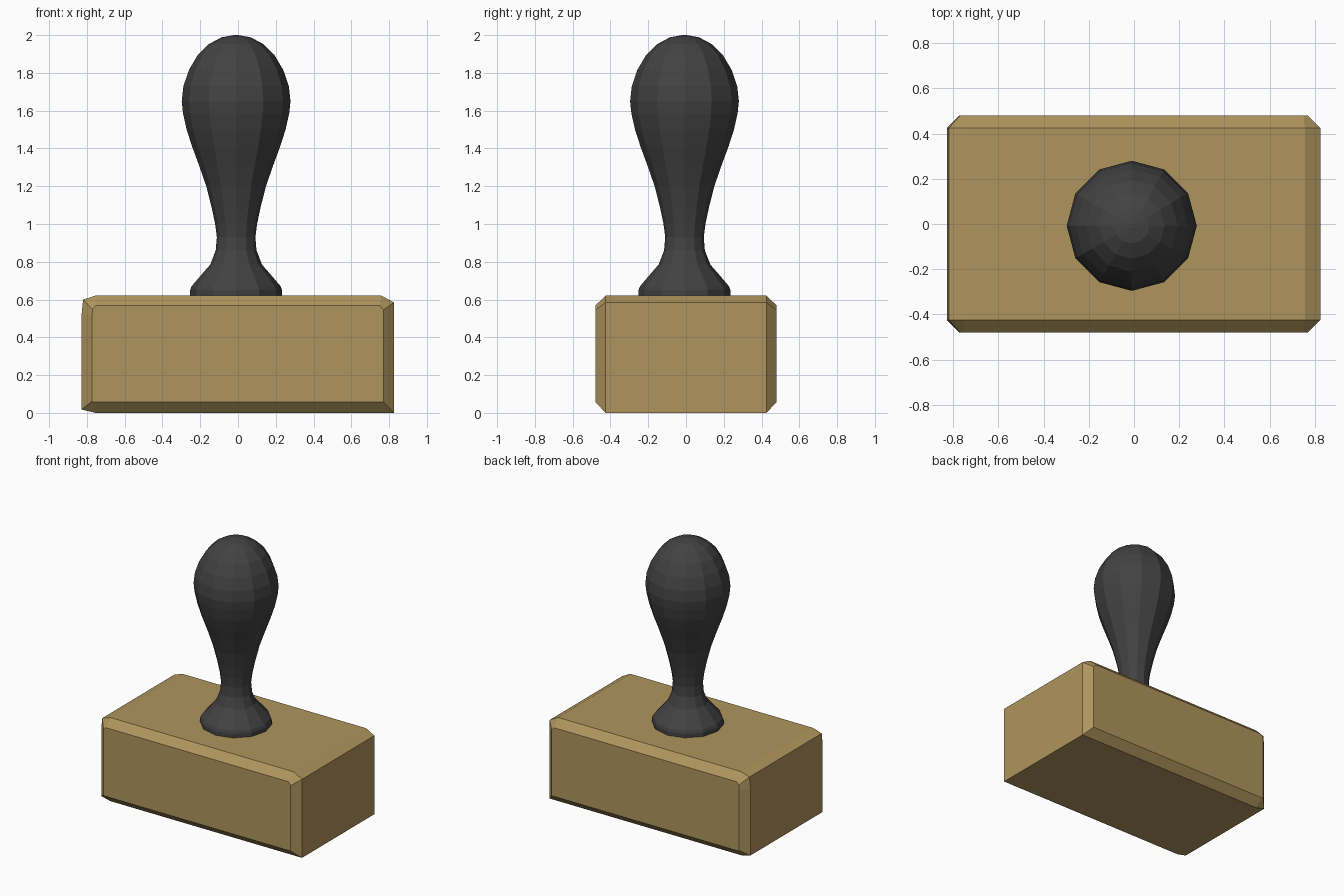
import bpy, bmesh, math

if "Cube" in bpy.data.objects:
    bpy.data.objects.remove(bpy.data.objects["Cube"])

def material(name, rgb):
    m = bpy.data.materials.new(name)
    m.diffuse_color = (*rgb, 1)
    m.use_nodes = True
    m.node_tree.nodes["Principled BSDF"].inputs["Base Color"].default_value = m.diffuse_color
    return m

def skin(name, rings, mat):
    """Join equal-sized rings of points into a capped, flat-shaded solid."""
    bm = bmesh.new()
    loops = [[bm.verts.new(p) for p in ring] for ring in rings]
    n = len(loops[0])
    for a, b in zip(loops, loops[1:]):
        for i in range(n):
            j = (i + 1) % n
            bm.faces.new((a[i], a[j], b[j], b[i]))
    bm.faces.new(loops[0])
    bm.faces.new(loops[-1])
    bmesh.ops.recalc_face_normals(bm, faces=bm.faces)
    mesh = bpy.data.meshes.new(name)
    bm.to_mesh(mesh)
    bm.free()
    mesh.materials.append(mat)
    ob = bpy.data.objects.new(name, mesh)
    bpy.context.collection.objects.link(ob)
    return ob

wood = material("wood", (0.43, 0.30, 0.11))
dark = material("dark_handle", (0.055, 0.055, 0.055))

# Block: worn end profile in the middle, chamfered to smaller front and back faces
outer = [(-0.755, 0), (0.825, 0), (0.825, 0.30), (0.825, 0.585), (0.757, 0.622),
         (-0.75, 0.622), (-0.82, 0.60), (-0.828, 0.52), (-0.828, 0.018)]
inner = [(-0.765, 0.057), (0.77, 0.057), (0.77, 0.30), (0.77, 0.545), (0.75, 0.568),
         (-0.753, 0.568), (-0.77, 0.548), (-0.773, 0.51), (-0.773, 0.062)]
layers = [(-0.48, inner), (-0.425, outer), (0.425, outer), (0.48, inner)]
skin("stamp_block", [[(x, y, z) for x, z in prof] for y, prof in layers], wood)

# Handle: twelve-sided turned profile (radius, height)
profile = [(0.243, 0.615), (0.243, 0.65), (0.236, 0.67), (0.185, 0.73), (0.137, 0.785),
           (0.108, 0.86), (0.102, 0.93), (0.111, 1.0), (0.13, 1.09), (0.158, 1.20),
           (0.196, 1.31), (0.233, 1.41), (0.262, 1.50), (0.281, 1.585), (0.288, 1.65),
           (0.279, 1.73), (0.25, 1.815), (0.203, 1.895), (0.145, 1.952),
           (0.078, 1.988), (0.012, 2.0)]
cx, cy, sides = -0.01, -0.008, 12
angles = [2 * math.pi * i / sides for i in range(sides)]
skin("handle", [[(cx + r * math.cos(a), cy + r * math.sin(a), z) for a in angles]
                for r, z in profile], dark)
